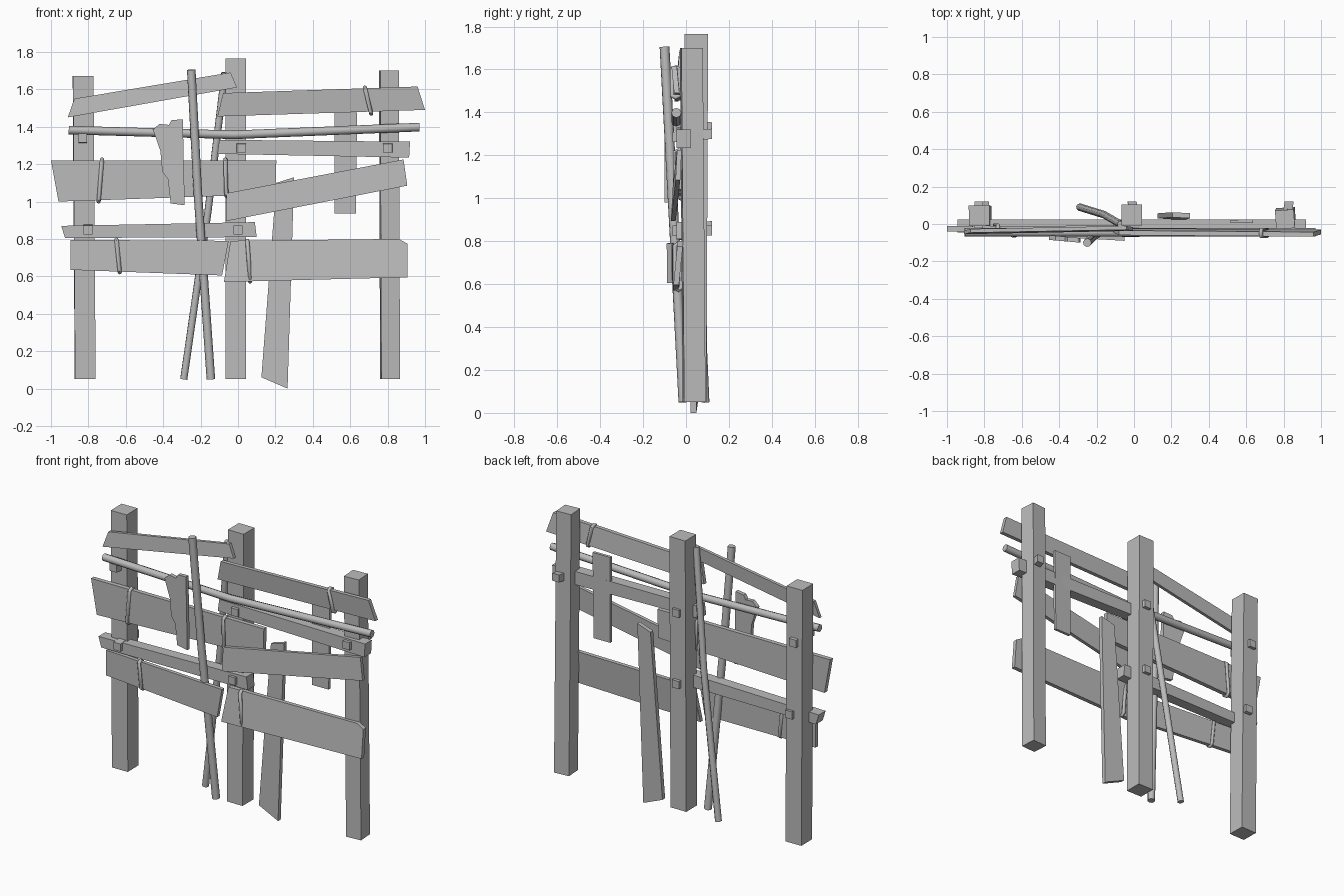
import bpy, bmesh, math
from mathutils import Vector, Matrix

cube = bpy.data.objects.get("Cube")
if cube:
    bpy.data.objects.remove(cube, do_unlink=True)

GREY = (0.5, 0.5, 0.5, 1)
wood = bpy.data.materials.new("plain grey wood")
wood.use_nodes = True
wood.diffuse_color = GREY
wood.node_tree.nodes["Principled BSDF"].inputs["Base Color"].default_value = GREY


def finish(name, bm):
    bmesh.ops.recalc_face_normals(bm, faces=bm.faces)
    mesh = bpy.data.meshes.new(name)
    bm.to_mesh(mesh)
    bm.free()
    mesh.materials.append(wood)
    obj = bpy.data.objects.new(name, mesh)
    bpy.context.collection.objects.link(obj)
    return obj


def loft(name, lower, upper):
    """Solid between two matching outlines."""
    bm = bmesh.new()
    a = [bm.verts.new(p) for p in lower]
    b = [bm.verts.new(p) for p in upper]
    bm.faces.new(a)
    bm.faces.new(b[::-1])
    for i in range(len(a)):
        j = (i + 1) % len(a)
        bm.faces.new((a[i], a[j], b[j], b[i]))
    return finish(name, bm)


def board(name, outline, y_left, y_right, thick, tilt=0.0):
    """Outline in x and z; its front slants from y_left to y_right and tilts with height."""
    xs = [p[0] for p in outline]
    zs = [p[1] for p in outline]
    x0, width = min(xs), max(xs) - min(xs)
    z_mid = (min(zs) + max(zs)) / 2
    front = [Vector((x, y_left + (y_right - y_left) * (x - x0) / width + tilt * (z - z_mid), z))
             for x, z in outline]
    return loft(name, front, [p + Vector((0, thick, 0)) for p in front])


def square_bar(name, start, end, half, axis, twist=0.0):
    """Square timber between two points, its end faces square to the given axis."""
    corners = [(-half, -half), (half, -half), (half, half), (-half, half)]
    rot = Matrix.Rotation(math.radians(twist), 2)
    ends = []
    for c in (start, end):
        ring = []
        for k in corners:
            u, v = rot @ Vector(k)
            ring.append(Vector(c) + (Vector((u, v, 0)) if axis == "Z" else Vector((u, 0, v))))
        ends.append(ring)
    return loft(name, *ends)


def tube(name, points, radius, closed=False):
    """Round rod along a path, as a mesh."""
    curve = bpy.data.curves.new(name, "CURVE")
    curve.dimensions = "3D"
    curve.bevel_depth = radius
    curve.bevel_resolution = 2
    curve.use_fill_caps = True
    spline = curve.splines.new("POLY")
    spline.points.add(len(points) - 1)
    for point, co in zip(spline.points, points):
        point.co = (*co, 1)
    spline.use_cyclic_u = closed
    curve.materials.append(wood)
    obj = bpy.data.objects.new(name, curve)
    bpy.context.collection.objects.link(obj)
    bpy.ops.object.select_all(action="DESELECT")
    obj.select_set(True)
    bpy.context.view_layer.objects.active = obj
    bpy.ops.object.convert(target="MESH")
    bpy.ops.object.shade_smooth_by_angle(angle=math.radians(50))


def binding(name, low, high, y_front, y_back):
    """Cord loop wrapped round a board from its lower to its upper edge."""
    path = []
    for t, y in ((0.06, y_front), (0.94, y_front), (1, (y_front + y_back) / 2),
                 (0.94, y_back), (0.06, y_back), (0, (y_front + y_back) / 2)):
        path.append((low[0] + (high[0] - low[0]) * t, y, low[1] + (high[1] - low[1]) * t))
    tube(name, path, 0.011, closed=True)


# Posts
square_bar("right_post", (-0.817, 0.04, 0.05), (-0.828, 0.045, 1.67), 0.055, "Z", 1)
square_bar("middle_post", (-0.013, 0.04, 0.05), (-0.011, 0.048, 1.765), 0.055, "Z")
square_bar("left_post", (0.813, 0.038, 0.05), (0.807, 0.025, 1.70), 0.05, "Z", 4)

# Rails
board("upper_rail", [(-0.11, 1.255), (0.915, 1.235), (0.92, 1.32), (-0.1, 1.33)],
      -0.045, -0.045, 0.068)
board("lower_rail", [(-0.925, 0.805), (0.1, 0.81), (0.09, 0.89), (-0.945, 0.87)],
      -0.045, -0.045, 0.068)

# Pegs through the posts
for name, front, back in (
        ("upper_left_peg", (0.8, 1.285), (0.83, 1.30)),
        ("upper_middle_peg", (0.018, 1.285), (-0.01, 1.30)),
        ("upper_right_peg", (-0.83, 1.34), (-0.83, 1.33)),
        ("lower_middle_peg", (0, 0.848), (-0.01, 0.85)),
        ("lower_right_peg", (-0.802, 0.848), (-0.80, 0.87))):
    square_bar(name, (front[0], -0.062, front[1]), (back[0], 0.12, back[1]), 0.024, "Y")

# Crosswise boards
board("top_right_board", [(-0.91, 1.45), (-0.005, 1.61), (-0.04, 1.69), (-0.875, 1.55)],
      -0.045, -0.04, 0.02, 0.08)
board("top_left_board", [(-0.11, 1.455), (1.0, 1.49), (0.96, 1.615), (-0.08, 1.58)],
      -0.055, -0.06, 0.025, -0.1)
board("middle_right_board", [(-0.96, 1.0), (0.2, 1.04), (0.205, 1.22), (-1.0, 1.22)],
      -0.04, -0.035, 0.028)
board("middle_left_board", [(-0.065, 0.895), (0.905, 1.085), (0.885, 1.225), (-0.06, 1.045)],
      -0.062, -0.05, 0.022, 0.05)
board("bottom_right_board", [(-0.895, 0.635), (-0.085, 0.605), (-0.05, 0.79), (-0.895, 0.795)],
      -0.04, -0.09, 0.024)
board("bottom_left_board",
      [(-0.075, 0.57), (0.905, 0.595), (0.905, 0.775), (0.86, 0.80), (-0.04, 0.79)],
      -0.05, -0.05, 0.026, 0.1)

# Upright planks
board("short_upright_plank", [(0.515, 0.935), (0.63, 0.935), (0.637, 1.475), (0.515, 1.475)],
      0.004, 0.006, 0.018)
board("long_upright_plank", [(0.125, 0.06), (0.265, 0.0), (0.3, 1.13), (0.205, 1.10)],
      0.035, 0.025, 0.027, 0.01)
board("broken_plank",
      [(-0.455, 1.385), (-0.415, 1.27), (-0.405, 1.16), (-0.375, 1.12), (-0.36, 0.99),
       (-0.285, 0.98), (-0.295, 1.44), (-0.355, 1.435), (-0.37, 1.41), (-0.42, 1.415)],
      -0.085, -0.10, 0.025)

# Poles
tube("front_leaning_pole", [(-0.145, -0.012, 0.05), (-0.215, -0.065, 1.05), (-0.25, -0.10, 1.705)], 0.023)
tube("back_leaning_pole", [(-0.29, 0.09, 0.05), (-0.16, 0.05, 0.95), (-0.07, -0.002, 1.69)], 0.020)
tube("cross_pole", [(-0.905, -0.045, 1.382), (-0.02, -0.045, 1.357), (0.97, -0.045, 1.398)], 0.023)

# Cord bindings
binding("outer_middle_binding", (-0.745, 1.0), (-0.727, 1.225), -0.046, -0.006)
binding("inner_middle_binding", (-0.062, 1.03), (-0.068, 1.225), -0.052, -0.006)
binding("bottom_right_binding", (-0.632, 0.622), (-0.65, 0.797), -0.062, -0.03)
binding("bottom_left_binding", (0.065, 0.572), (0.05, 0.79), -0.052, -0.02)
binding("top_left_binding", (0.712, 1.47), (0.678, 1.61), -0.066, -0.03)
